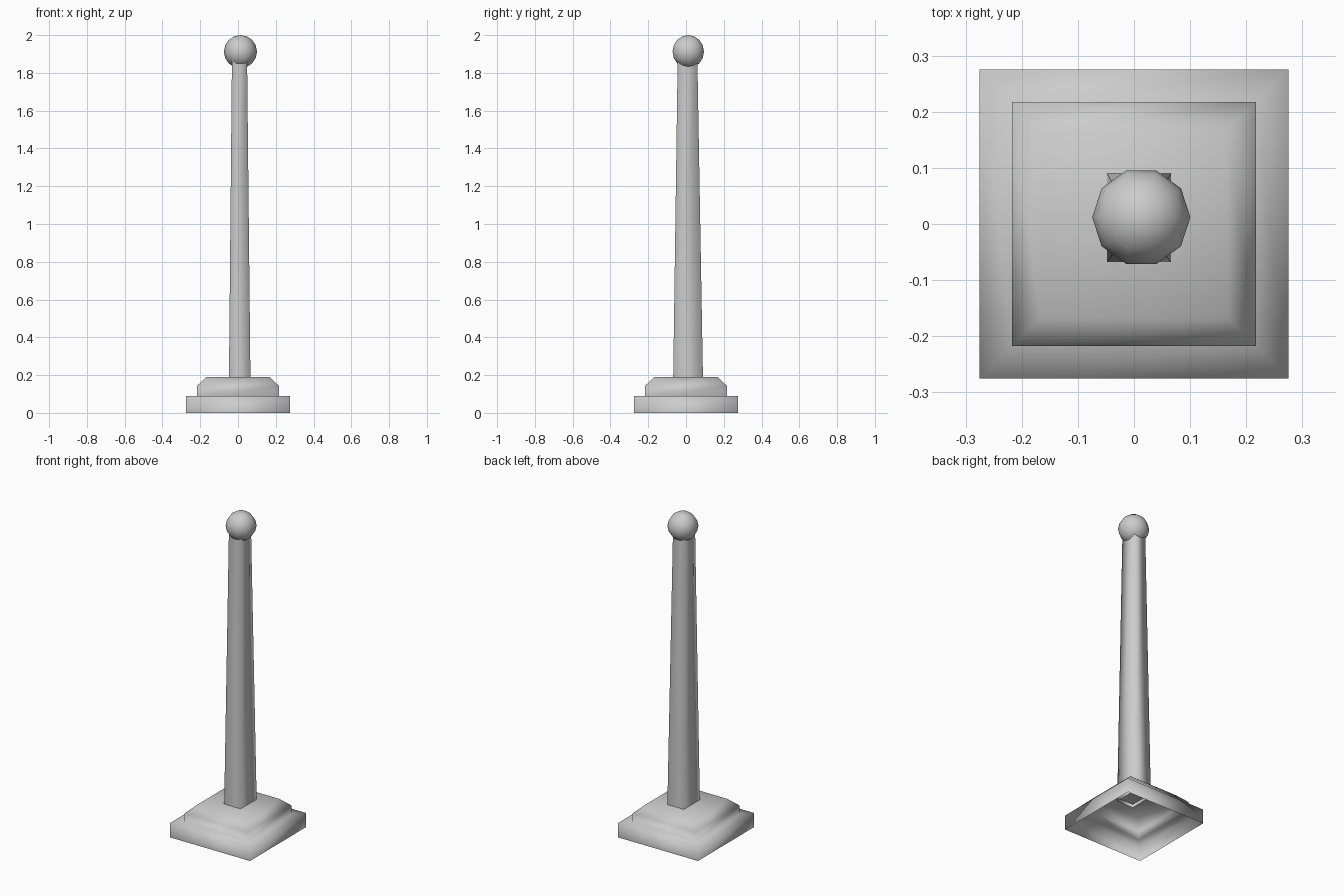
import bpy
import bmesh
import math

cube = bpy.data.objects.get("Cube")
if cube:
    bpy.data.objects.remove(cube)

grey = bpy.data.materials.new("light_grey")
grey.use_nodes = True
colour = (0.6, 0.6, 0.6, 1)
grey.diffuse_color = colour
grey.node_tree.nodes["Principled BSDF"].inputs["Base Color"].default_value = colour


def rectangle(half_x, half_y, z, cx=0, cy=0):
    return [(cx + sx * half_x, cy + sy * half_y, z)
            for sx, sy in ((-1, -1), (1, -1), (1, 1), (-1, 1))]


def polygon(radius, sides, z, cx, cy):
    return [(cx + radius * math.cos(math.tau * i / sides),
             cy + radius * math.sin(math.tau * i / sides), z) for i in range(sides)]


def loft(name, rings, cap_top=False):
    """Bridge rings from bottom to top into one smooth skin."""
    bm = bmesh.new()
    loops = [[bm.verts.new(p) for p in ring] for ring in rings]
    for low, high in zip(loops, loops[1:]):
        n = len(low)
        for i in range(n):
            j = (i + 1) % n
            bm.faces.new((low[i], low[j], high[j], high[i]))
    if cap_top:
        bm.faces.new(loops[-1])
    bmesh.ops.remove_doubles(bm, verts=bm.verts, dist=0.0001)
    for face in bm.faces:
        face.smooth = True
    mesh = bpy.data.meshes.new(name)
    bm.to_mesh(mesh)
    bm.free()
    mesh.materials.append(grey)
    obj = bpy.data.objects.new(name, mesh)
    bpy.context.collection.objects.link(obj)
    return obj


# Stepped square base, hollow and open underneath
base_profile = [(0.275, 0), (0.275, 0.09), (0.217, 0.09), (0.217, 0.143), (0.167, 0.19)]
loft("stepped_base", [rectangle(h, h, z) for h, z in base_profile], cap_top=True)

# Tapered rectangular post, slightly off centre
loft("tapered_post", [rectangle(0.057, 0.079, 0.17, 0.009, 0.011),
                      rectangle(0.04, 0.052, 1.88, 0.008, 0.008)])

# Ball finial
radius, sides, bands = 0.0875, 10, 8
ball_rings = []
for k in range(bands + 1):
    angle = math.pi * k / bands
    ball_rings.append(polygon(radius * math.sin(angle), sides,
                              2 - radius - radius * math.cos(angle), 0.013, 0.012))
loft("ball_finial", ball_rings)
